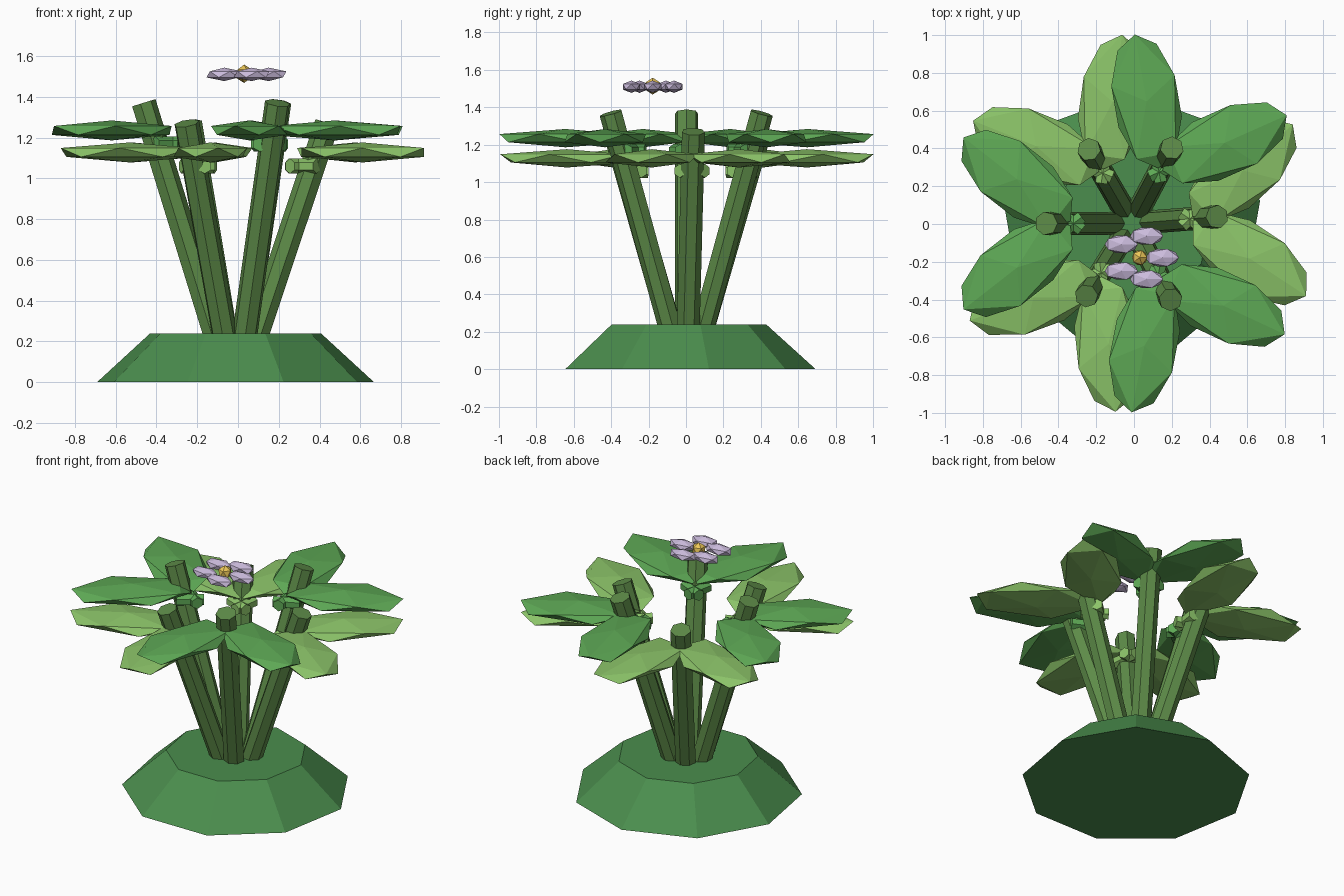
import bpy
from math import radians, cos, sin
from mathutils import Vector

if "Cube" in bpy.data.objects:
    bpy.data.objects.remove(bpy.data.objects["Cube"])

CENTRE = Vector((-0.012, 0.003, 0))


def material(name, rgb):
    m = bpy.data.materials.new(name)
    m.diffuse_color = (*rgb, 1)
    m.use_nodes = True
    m.node_tree.nodes["Principled BSDF"].inputs["Base Color"].default_value = m.diffuse_color
    return m


MOUND = material("mound_green", (0.07, 0.27, 0.075))
STEM = material("stem_green", (0.11, 0.26, 0.065))
DARK_LEAF = material("leaf_green", (0.11, 0.39, 0.09))
LIGHT_LEAF = material("leaf_light_green", (0.26, 0.55, 0.14))
PETAL = material("petal_lilac", (0.60, 0.50, 0.72))
POLLEN = material("pollen_yellow", (0.85, 0.58, 0.10))


def finish(name, mat):
    ob = bpy.context.object
    ob.name = name
    ob.data.materials.append(mat)
    return ob


def rod(name, a, b, radius, sides, mat):
    """Straight prism from a to b."""
    d = b - a
    bpy.ops.mesh.primitive_cylinder_add(
        vertices=sides, radius=radius, depth=d.length, location=(a + b) / 2,
        rotation=d.to_track_quat('Z', 'Y').to_euler())
    return finish(name, mat)


def blob(name, loc, scale, turn, mat):
    """Squashed low-poly icosphere."""
    bpy.ops.mesh.primitive_ico_sphere_add(
        subdivisions=1, radius=1, location=loc, rotation=(0, 0, turn))
    ob = finish(name, mat)
    ob.scale = scale
    return ob


def polar(deg, r, z=0.0):
    a = radians(deg)
    return Vector((r * cos(a), r * sin(a), z))


# Nine-sided mound
bpy.ops.mesh.primitive_cone_add(vertices=9, radius1=0.69, radius2=0.425,
                                depth=0.24, location=CENTRE + Vector((0, 0, 0.12)))
finish("mound", MOUND)

# Six leaning stems, alternately low and high, each with a pair of leaves
for i, ang in enumerate((4.5, 62, 120, 180, 238, 297)):
    high = i % 2
    lift = 0.108 * high
    leaf_mat = DARK_LEAF if high else LIGHT_LEAF
    rod(f"stem_{i}", CENTRE + polar(ang, 0.06, 0.1),
        CENTRE + polar(ang, 0.453, 1.27 + 0.1 * high), 0.063, 7, STEM)
    node = CENTRE + polar(ang, 0.308)
    for side, tag in ((-1, "right"), (1, "left")):
        dirn = ang + side * 38
        # Short leaf stalks crossing on the inner side of the stem
        pz = Vector((0, 0, 1.06 + lift))
        rod(f"leaf_stalk_{i}_{tag}", node + pz - polar(dirn, 0.055),
            node + pz + polar(dirn, 0.11), 0.037, 6, leaf_mat)
        # Flat leaf blade
        blob(f"leaf_{i}_{tag}", node + polar(dirn, 0.38, 1.127 + lift),
             (0.402, 0.2, 0.049), radians(dirn), leaf_mat)

# Flower floating above the leaves
flower = Vector((0.03, -0.178, 1.51))
for k in range(5):
    blob(f"petal_{k}", flower + polar(72 * k, 0.12), (0.098, 0.054, 0.033), 0, PETAL)
blob("flower_centre", flower + Vector((0, 0, 0.003)), (0.045,) * 3, 0, POLLEN)
